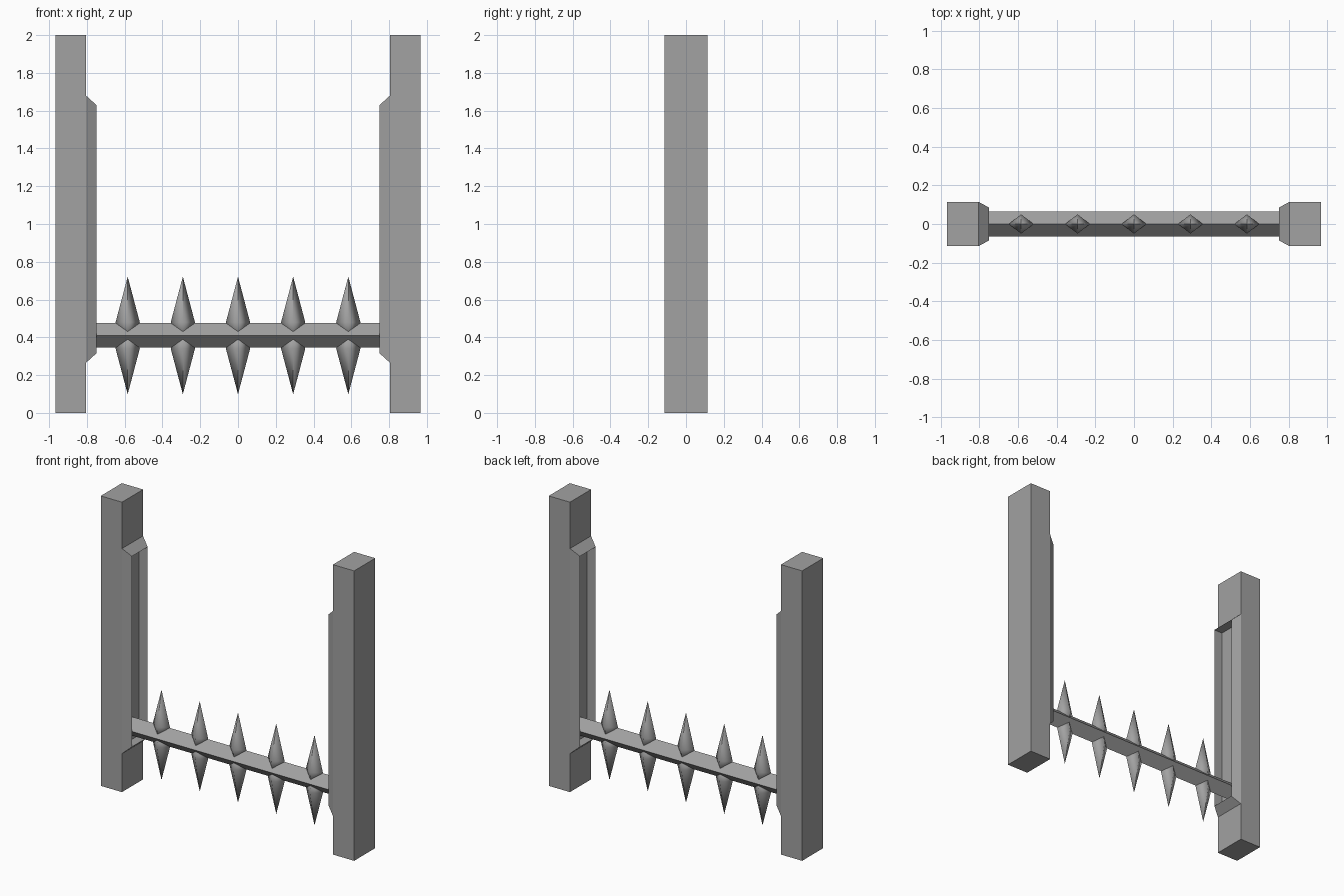
import bpy, bmesh
from math import pi

if "Cube" in bpy.data.objects:
    bpy.data.objects.remove(bpy.data.objects["Cube"])

# One plain grey metal
grey = bpy.data.materials.new("iron_grey")
grey.use_nodes = True
grey.diffuse_color = (0.36, 0.36, 0.36, 1)
grey.node_tree.nodes["Principled BSDF"].inputs["Base Color"].default_value = (0.36, 0.36, 0.36, 1)


def loft(name, rings, smooth=False):
    """Skin a list of equal-length rings of points and cap both ends."""
    bm = bmesh.new()
    loops = [[bm.verts.new(p) for p in ring] for ring in rings]
    for a, b in zip(loops, loops[1:]):
        n = len(a)
        for i in range(n):
            j = (i + 1) % n
            face = bm.faces.new((a[i], a[j], b[j], b[i]))
            if face.calc_area() < 1e-6:
                bm.faces.remove(face)
    bm.faces.new(loops[0])
    bm.faces.new(loops[-1])
    bmesh.ops.remove_doubles(bm, verts=bm.verts, dist=0.0001)
    bmesh.ops.recalc_face_normals(bm, faces=bm.faces)
    for f in bm.faces:
        f.smooth = smooth
    mesh = bpy.data.meshes.new(name)
    bm.to_mesh(mesh)
    bm.free()
    mesh.materials.append(grey)
    return mesh


def place(name, mesh, location=(0, 0, 0), rotation=(0, 0, 0)):
    ob = bpy.data.objects.new(name, mesh)
    ob.location, ob.rotation_euler = location, rotation
    bpy.context.collection.objects.link(ob)
    return ob


def upright(x, y, low, high):
    return [(x, -y, low), (x, y, low), (x, y, high), (x, -y, high)]


def diamond_x(x, r):
    return [(x, -r, 0), (x, 0, r), (x, r, 0), (x, 0, -r)]


def diamond_z(z, s):
    return [(0.064 * s, 0, z), (0, 0.05 * s, z), (-0.064 * s, 0, z), (0, -0.05 * s, z)]


# Posts: square beam with a chamfered, hollowed guide rail on the inner side
posts = place("side_posts", loft("side_posts", [
    upright(0.967, 0.115, 0, 2),
    upright(0.805, 0.115, 0, 2),
    upright(0.805, 0.115, 0.265, 1.68),
    upright(0.75, 0.085, 0.315, 1.63),
    upright(0.814, 0.085, 0.315, 1.63),
]))
posts.modifiers.new("other_side", "MIRROR").use_axis[0] = True

# Crossbar: diamond section, ends sitting in the guide rails
bar_z = 0.41
place("crossbar", loft("crossbar", [diamond_x(-0.812, 0.065), diamond_x(0.812, 0.065)]),
      (0, 0, bar_z))

# Spikes: five pointing up and five pointing down
spike = loft("spike", [diamond_z(0, 0.85), diamond_z(0.07, 1), diamond_z(0.31, 0.005)], smooth=True)
for i in range(-2, 3):
    place("upper_spike", spike, (i * 0.292, 0, bar_z))
    place("lower_spike", spike, (i * 0.292, 0, bar_z), (pi, 0, 0))
